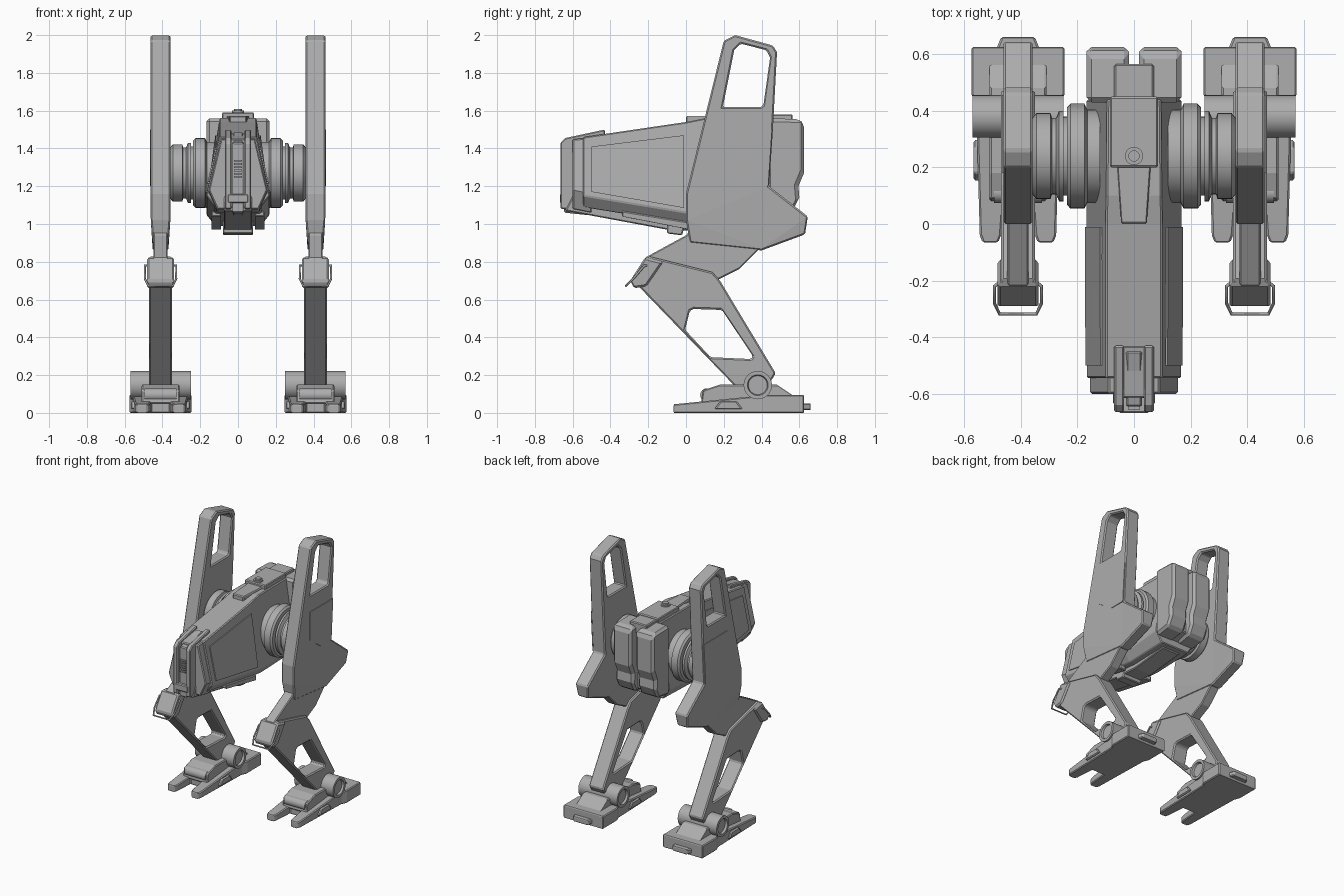
import bpy, bmesh, math
from mathutils import Vector

if "Cube" in bpy.data.objects:
    bpy.data.objects.remove(bpy.data.objects["Cube"])

grey = bpy.data.materials.new("hull_grey")
grey.diffuse_color = (0.42, 0.42, 0.42, 1)
grey.use_nodes = True
grey.node_tree.nodes["Principled BSDF"].inputs["Base Color"].default_value = grey.diffuse_color
LEG = 0.41  # leg centre line


def finish(name, bm, bevel=0.0, mirror=False, smooth=False):
    bmesh.ops.recalc_face_normals(bm, faces=bm.faces)
    me = bpy.data.meshes.new(name)
    bm.to_mesh(me)
    bm.free()
    ob = bpy.data.objects.new(name, me)
    bpy.context.collection.objects.link(ob)
    me.materials.append(grey)
    if smooth:
        bpy.ops.object.select_all(action='DESELECT')
        ob.select_set(True)
        bpy.context.view_layer.objects.active = ob
        bpy.ops.object.shade_smooth_by_angle(angle=math.radians(35))
    if bevel:
        m = ob.modifiers.new("edge", 'BEVEL')
        m.width, m.segments, m.limit_method = bevel, 1, 'ANGLE'
        m.angle_limit = math.radians(40)
    if mirror:
        ob.modifiers.new("pair", 'MIRROR')
    return ob


def plate(name, outline, lo, hi, hole=None, axis='x', bevel=0.006, mirror=False, shape=None):
    """Extrude a flat outline (with optional hole) along x or z."""
    put = (lambda a, b: (lo, a, b)) if axis == 'x' else (lambda a, b: (a, b, lo))
    step = Vector((hi - lo, 0, 0)) if axis == 'x' else Vector((0, 0, hi - lo))
    bm = bmesh.new()
    for loop in (outline, hole):
        if loop:
            vs = [bm.verts.new(put(a, b)) for a, b in loop]
            for i, v in enumerate(vs):
                bm.edges.new((v, vs[i - 1]))
    bmesh.ops.triangle_fill(bm, edges=bm.edges[:], use_beauty=True, normal=step.normalized())
    ext = bmesh.ops.extrude_face_region(bm, geom=bm.faces[:], use_keep_orig=True)
    for v in [g for g in ext['geom'] if isinstance(g, bmesh.types.BMVert)]:
        v.co += step
    if shape:
        for v in bm.verts:
            shape(v.co)
    return finish(name, bm, bevel, mirror)


def loft(name, sections, bevel=0.006):
    """Skin half sections (y, [(x, z)...]) mirrored about the centre plane."""
    bm = bmesh.new()
    rings = []
    for y, half in sections:
        full = half + [(-x, z) for x, z in reversed(half)]
        rings.append([bm.verts.new((x, y, z)) for x, z in full])
    for a, b in zip(rings, rings[1:]):
        for i in range(len(a)):
            bm.faces.new((a[i - 1], a[i], b[i], b[i - 1]))
    bm.faces.new(rings[0])
    bm.faces.new(rings[-1])
    return finish(name, bm, bevel)


def lathe(name, profile, y, z, seg=32, mirror=True):
    """Turn (x, radius) points around an x-directed axle."""
    bm = bmesh.new()
    rings = [[bm.verts.new((x, y + r * math.cos(2 * math.pi * k / seg),
                            z + r * math.sin(2 * math.pi * k / seg))) for k in range(seg)]
             for x, r in profile]
    for a, b in zip(rings, rings[1:]):
        for i in range(seg):
            bm.faces.new((a[i - 1], a[i], b[i], b[i - 1]))
    bm.faces.new(rings[0])
    bm.faces.new(rings[-1])
    return finish(name, bm, 0, mirror, True)


# --- hull: inner nose core, outer shell, keel ---
loft("nose_core", [
    (-0.60, [(0.09, 1.45), (0.155, 1.18), (0.11, 1.08)]),
    (-0.50, [(0.09, 1.455), (0.155, 1.16), (0.11, 1.06)])])
loft("hull_shell", [
    (-0.545, [(0.10, 1.46), (0.168, 1.15), (0.12, 1.09)]),
    (0.00, [(0.10, 1.54), (0.168, 1.06), (0.12, 1.00)]),
    (0.10, [(0.098, 1.56), (0.168, 1.05), (0.12, 0.99)]),
    (0.44, [(0.095, 1.56), (0.168, 1.08), (0.12, 1.00)])])
# raised side panel following the sloping hull wall
bm = bmesh.new()
vs = [bm.verts.new(c) for c in ((0.112, -0.50, 1.41), (0.165, -0.50, 1.17),
                                (0.166, -0.01, 1.085), (0.113, -0.01, 1.47))]
f = bm.faces.new(vs)
ext = bmesh.ops.extrude_face_region(bm, geom=[f], use_keep_orig=True)
for v in [g for g in ext['geom'] if isinstance(g, bmesh.types.BMVert)]:
    v.co.x += 0.007
finish("hull_side_panel", bm, 0, True)
plate("keel", [(-0.60, 1.15), (-0.64, 1.07), (-0.10, 0.97), (0.10, 0.96), (0.40, 0.99), (0.40, 1.1)],
      -0.075, 0.075)
plate("chin_box", [(-0.10, 1.02), (-0.10, 0.95), (-0.02, 0.94), (0.0, 1.02)], -0.08, 0.08)
plate("belly_strip", [(-0.34, 1.07), (-0.34, 1.04), (0.02, 0.97), (0.02, 1.01)], 0.09, 0.14, mirror=True)

# --- nose fork with recessed vent ---
plate("nose_fork", [(-0.665, 1.08), (-0.665, 1.43), (-0.64, 1.455), (-0.43, 1.50), (-0.43, 1.06)],
      0.035, 0.07, mirror=True)
plate("nose_bar", [(-0.645, 1.06), (-0.645, 1.43), (-0.45, 1.485), (-0.45, 1.04)], -0.028, 0.028)
plate("nose_back", [(-0.615, 1.07), (-0.615, 1.45), (-0.43, 1.48), (-0.43, 1.06)], -0.045, 0.045)
for i in range(6):
    z = 1.245 + i * 0.017
    plate("vent_slat", [(-0.655, z), (-0.655, z + 0.009), (-0.64, z + 0.009), (-0.64, z)],
          -0.022, 0.022, bevel=0)
plate("nose_clamp", [(-0.668, 1.11), (-0.668, 1.16), (-0.60, 1.16), (-0.60, 1.11)], -0.055, 0.055)

# --- roof hatch plates ---
plate("roof_ramp", [(-0.045, 0.0), (0.045, 0.0), (0.06, 0.22), (-0.06, 0.22)], 1.52, 1.572, axis='z')
plate("roof_plate", [(-0.085, 0.20), (0.085, 0.20), (0.085, 0.45), (-0.085, 0.45)], 1.52, 1.59, axis='z')
plate("roof_tail", [(-0.07, 0.44), (0.07, 0.44), (0.07, 0.565), (-0.07, 0.565)], 1.50, 1.58, axis='z')
for nm, r, h in (("hatch_ring", 0.032, 1.60), ("hatch_cap", 0.02, 1.61)):
    plate(nm, [(r * math.cos(a * math.pi / 10), 0.24 + r * math.sin(a * math.pi / 10)) for a in range(20)],
          1.57, h, axis='z', bevel=0)

# --- rear pods ---
plate("rear_pod", [(0.43, 1.56), (0.60, 1.555), (0.625, 1.53), (0.625, 1.27), (0.595, 1.20),
                   (0.60, 1.14), (0.56, 1.06), (0.43, 1.04)], 0.018, 0.168, bevel=0.022, mirror=True)
plate("pod_spine", [(0.43, 1.52), (0.54, 1.52), (0.54, 1.08), (0.43, 1.05)], -0.03, 0.03)

# --- hip joints ---
lathe("hip_joint", [(0.12, 0.165), (0.165, 0.165), (0.175, 0.185), (0.225, 0.185), (0.237, 0.172),
                    (0.237, 0.14), (0.25, 0.14), (0.25, 0.16), (0.265, 0.16), (0.275, 0.135),
                    (0.29, 0.135), (0.295, 0.152), (0.345, 0.152), (0.355, 0.14), (0.37, 0.12)],
      0.24, 1.27, 40)


# --- upper legs ---
def narrow_low(c):
    if c.z < 1.0:
        c.x = LEG + (c.x - LEG) * 0.8


plate("upper_leg", [(0.20, 1.97), (0.26, 2.0), (0.46, 1.945), (0.482, 1.91), (0.46, 1.50), (0.44, 1.20),
                    (0.645, 1.04), (0.63, 0.945), (0.40, 0.86), (0.02, 0.90), (0.0, 1.02), (0.0, 1.16)],
      LEG - 0.052, LEG + 0.052,
      hole=[(0.255, 1.92), (0.29, 1.955), (0.425, 1.92), (0.445, 1.88), (0.41, 1.63), (0.395, 1.62),
            (0.195, 1.62)],
      bevel=0.008, mirror=True, shape=narrow_low)
plate("leg_side_panel", [(0.18, 1.50), (0.455, 1.50), (0.435, 1.20), (0.31, 1.20), (0.18, 1.29)],
      LEG + 0.045, LEG + 0.057, bevel=0, mirror=True)
plate("leg_front_slot", [(0.206, 1.92), (0.214, 1.92), (0.216, 1.935), (0.208, 1.935)],
      LEG - 0.035, LEG + 0.035, bevel=0, mirror=True)
plate("thigh_link", [(0.05, 1.0), (0.0, 0.94), (-0.22, 0.82), (-0.2, 0.76), (0.14, 0.69), (0.28, 0.76),
                     (0.40, 0.88), (0.3, 1.0)], LEG - 0.038, LEG + 0.038, mirror=True)

# --- lower legs ---
plate("lower_leg", [(-0.20, 0.83), (-0.28, 0.70), (0.27, 0.13), (0.34, 0.09), (0.42, 0.12), (0.475, 0.21),
                    (0.18, 0.70), (0.14, 0.745)], LEG - 0.06, LEG + 0.06,
      hole=[(0.02, 0.54), (0.04, 0.55), (0.19, 0.545), (0.355, 0.30), (0.345, 0.285), (0.13, 0.295),
            (-0.005, 0.44)], bevel=0.008, mirror=True)
plate("knee_cap", [(-0.215, 0.825), (-0.295, 0.70), (-0.275, 0.66), (-0.21, 0.67), (-0.12, 0.80)],
      LEG - 0.072, LEG + 0.072, bevel=0.01, mirror=True)
# knee guard wire
cu = bpy.data.curves.new("knee_guard", 'CURVE')
cu.dimensions, cu.bevel_depth, cu.bevel_resolution = '3D', 0.006, 1
sp = cu.splines.new('POLY')
wire = [(-0.07, -0.21, 0.78), (-0.083, -0.22, 0.78), (-0.083, -0.28, 0.71), (-0.065, -0.318, 0.672)]
wire += [(-x, y, z) for x, y, z in reversed(wire)]
sp.points.add(len(wire) - 1)
for p, (x, y, z) in zip(sp.points, wire):
    p.co = (LEG + x, y, z, 1)
ob = bpy.data.objects.new("knee_guard", cu)
bpy.context.collection.objects.link(ob)
cu.materials.append(grey)
bpy.ops.object.select_all(action='DESELECT')
ob.select_set(True)
bpy.context.view_layer.objects.active = ob
bpy.ops.object.convert(target='MESH')
bpy.context.object.modifiers.new("pair", 'MIRROR')

# --- ankles: drum with recessed ends ---
w = 0.16
lathe("ankle_drum", [(LEG - w + 0.015, 0.05), (LEG - w, 0.055), (LEG - w, 0.075), (LEG - 0.055, 0.075),
                     (LEG + 0.055, 0.075), (LEG + w, 0.075), (LEG + w, 0.055), (LEG + w - 0.015, 0.05)],
      0.38, 0.147)


# --- feet ---
def slope_top(c):
    if c.z > 0.05:
        c.z = 0.045 + 0.05 * min(1, max(0, (c.y + 0.07) / 0.5))


side = [(0.05, 0.10), (0.06, -0.04), (0.07, -0.065), (0.125, -0.065), (0.135, -0.04), (0.148, 0.42),
        (0.165, 0.46), (0.165, 0.625)]
plan = [(LEG + x, y) for x, y in side] + [(LEG - x, y) for x, y in reversed(side)]
plate("foot_sole", plan, 0.0, 0.1, axis='z', mirror=True, shape=slope_top)
plate("heel_tab", [(LEG - 0.08, 0.61), (LEG + 0.08, 0.61), (LEG + 0.06, 0.66), (LEG - 0.06, 0.66)],
      0.015, 0.05, axis='z', mirror=True)
plate("foot_bridge", [(0.08, 0.05), (0.09, 0.12), (0.18, 0.15), (0.48, 0.15), (0.57, 0.09), (0.57, 0.05)],
      LEG - 0.10, LEG + 0.10, mirror=True)
lathe("toe_hinge", [(LEG - 0.085, 0.035), (LEG + 0.085, 0.035)], 0.11, 0.095, 16)
for s in (-1, 1):
    a, b = sorted((LEG + s * 0.13, LEG + s * 0.157))
    plate("foot_side_block", [(0.15, 0.02), (0.18, 0.06), (0.27, 0.06), (0.30, 0.02)], a, b, mirror=True)
